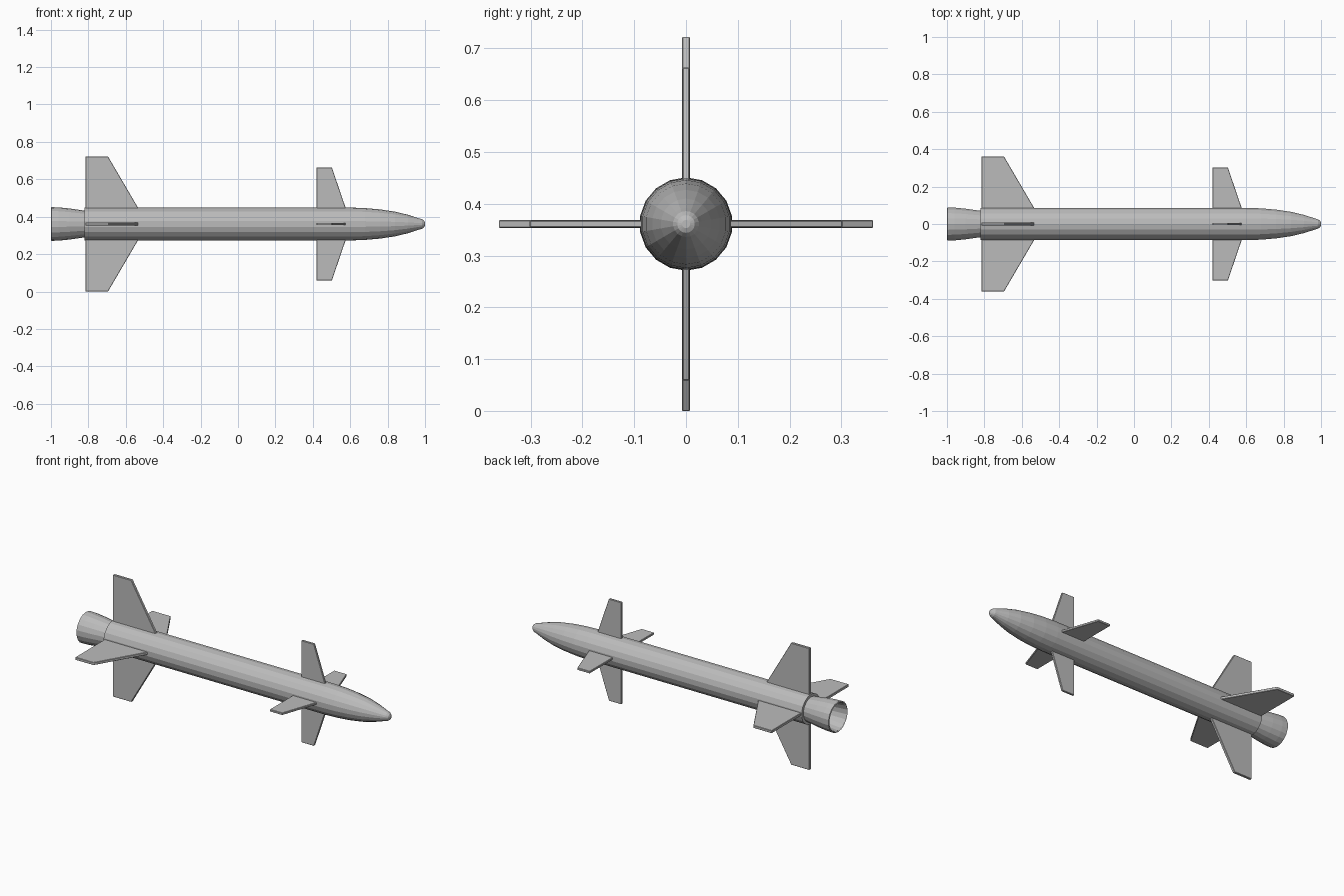
import bpy, math
from mathutils import Matrix, Vector

if "Cube" in bpy.data.objects:
    bpy.data.objects.remove(bpy.data.objects["Cube"])

AXIS_Z = 0.361
SIDES = 18

grey = bpy.data.materials.new("light grey")
grey.diffuse_color = (0.5, 0.5, 0.5, 1)
grey.use_nodes = True
grey.node_tree.nodes["Principled BSDF"].inputs["Base Color"].default_value = grey.diffuse_color


def make(name, verts, faces):
    mesh = bpy.data.meshes.new(name)
    mesh.from_pydata(verts, [], faces)
    mesh.materials.append(grey)
    obj = bpy.data.objects.new(name, mesh)
    bpy.context.collection.objects.link(obj)
    return obj


def lathe(name, profile, cap_start=False, cap_end=False):
    """Spin (x, radius) points around the long axis."""
    verts, faces = [], []
    for x, r in profile:
        for i in range(SIDES):
            a = 2 * math.pi * i / SIDES
            verts.append((x, r * math.sin(a), AXIS_Z + r * math.cos(a)))
    for k in range(len(profile) - 1):
        for i in range(SIDES):
            j = (i + 1) % SIDES
            a, b = k * SIDES, (k + 1) * SIDES
            faces.append((a + i, b + i, b + j, a + j))
    if cap_start:
        faces.append(tuple(range(SIDES)))
    if cap_end:
        n = (len(profile) - 1) * SIDES
        faces.append(tuple(reversed(range(n, n + SIDES))))
    obj = make(name, verts, faces)
    # the profile runs tail to nose, so turn the faces outward
    obj.data.flip_normals()
    return obj


def fins(name, outline, thickness):
    """Four flat fins from an (x, radius) outline."""
    n = len(outline)
    h = thickness / 2
    for q in range(4):
        rot = Matrix.Rotation(q * math.pi / 2, 4, 'X')
        verts = [rot @ Vector((x, s, r)) + Vector((0, 0, AXIS_Z))
                 for s in (-h, h) for x, r in outline]
        faces = [tuple(range(n)), tuple(reversed(range(n, 2 * n)))]
        faces += [(i, i + n, (i + 1) % n + n, (i + 1) % n) for i in range(n)]
        obj = make(f"{name}_{q + 1}", verts, faces)
        bev = obj.modifiers.new("edge", 'BEVEL')
        bev.width = 0.002
        bev.segments = 1


# Body tube with pointed nose
lathe("body", [(-0.82, 0.088), (0.60, 0.088), (0.68, 0.085), (0.76, 0.078),
               (0.84, 0.066), (0.91, 0.049), (0.965, 0.031), (0.985, 0.025),
               (0.996, 0.017), (1.0, 0.008)], True, True)

# Hollow exhaust nozzle: outer wall, rim, inner wall and back plate
lathe("nozzle", [(-0.825, 0.062), (-0.90, 0.070), (-0.995, 0.081),
                 (-1.0, 0.085), (-0.997, 0.090), (-0.96, 0.089),
                 (-0.90, 0.083), (-0.815, 0.071)], True, False)

# Tail fins and forward fins
fins("tail_fin", [(-0.815, 0.07), (-0.525, 0.07), (-0.535, 0.088),
                  (-0.695, 0.361), (-0.815, 0.361)], 0.016)
fins("forward_fin", [(0.42, 0.07), (0.582, 0.07), (0.575, 0.088),
                     (0.502, 0.302), (0.42, 0.302)], 0.013)
